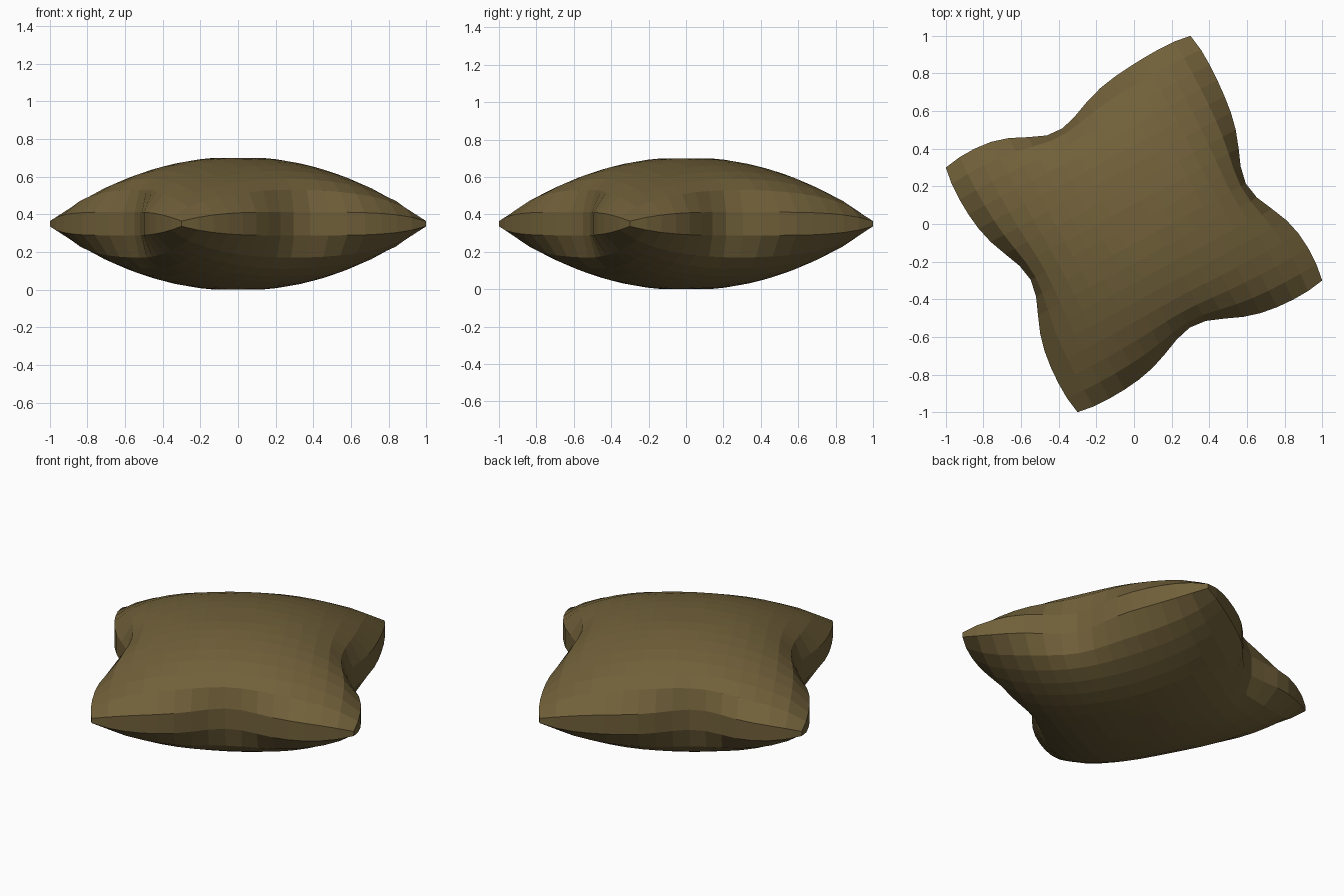
import bpy, bmesh, math
from mathutils import Matrix

cube = bpy.data.objects.get("Cube")
if cube:
    bpy.data.objects.remove(cube, do_unlink=True)

HALF, PUFF, MID = 0.738, 0.35, 0.35
# where each side is pinched in: +x, -x, +y, -y
DIPS = {("x", 1): -0.14, ("x", -1): 0.0, ("y", 1): -0.18, ("y", -1): 0.03}


def pull(axis, across, along):
    """Sideways position after the side has been drawn in by its dent."""
    off = along - DIPS[axis, 1 if across >= 0 else -1] * (1 - along ** 2)
    dent = 0.155 * math.exp(-(off / 0.32) ** 2) - 0.06 * along ** 2 * (1 - along ** 4)
    return HALF * across * (1 - dent * abs(across) ** 5)


def height(u, v):
    """Half thickness: a full belly that thins to a narrow seam band."""
    band = 0.014 + 0.048 * (1 - min(abs(u), abs(v)) ** 4)
    belly = PUFF ** 2 * max(0, (1 - u * u) * (1 - v * v))
    return min(PUFF, math.sqrt(belly + band ** 2))


# cushion: two grids joined by a seam band
bm = bmesh.new()
bmesh.ops.create_grid(bm, x_segments=16, y_segments=16, size=1)
top = bmesh.ops.extrude_face_region(bm, geom=bm.faces[:])["geom"]
for v in top:
    if isinstance(v, bmesh.types.BMVert):
        v.co.z = 1
for v in bm.verts:
    a, b = v.co.x, v.co.y
    side = 1 if v.co.z > 0.5 else -1
    v.co = (pull("x", a, b), pull("y", b, a), MID + side * height(a, b))
bmesh.ops.rotate(bm, verts=bm.verts, cent=(0, 0, 0),
                 matrix=Matrix.Rotation(math.radians(28.3), 3, "Z"))
bmesh.ops.recalc_face_normals(bm, faces=bm.faces)

mesh = bpy.data.meshes.new("cushion")
bm.to_mesh(mesh)
bm.free()
cushion = bpy.data.objects.new("cushion", mesh)
bpy.context.collection.objects.link(cushion)

# cloth colour
mat = bpy.data.materials.new("olive_brown_cloth")
mat.use_nodes = True
colour = (0.165, 0.118, 0.042, 1)
mat.diffuse_color = colour
mat.node_tree.nodes["Principled BSDF"].inputs["Base Color"].default_value = colour
mesh.materials.append(mat)
